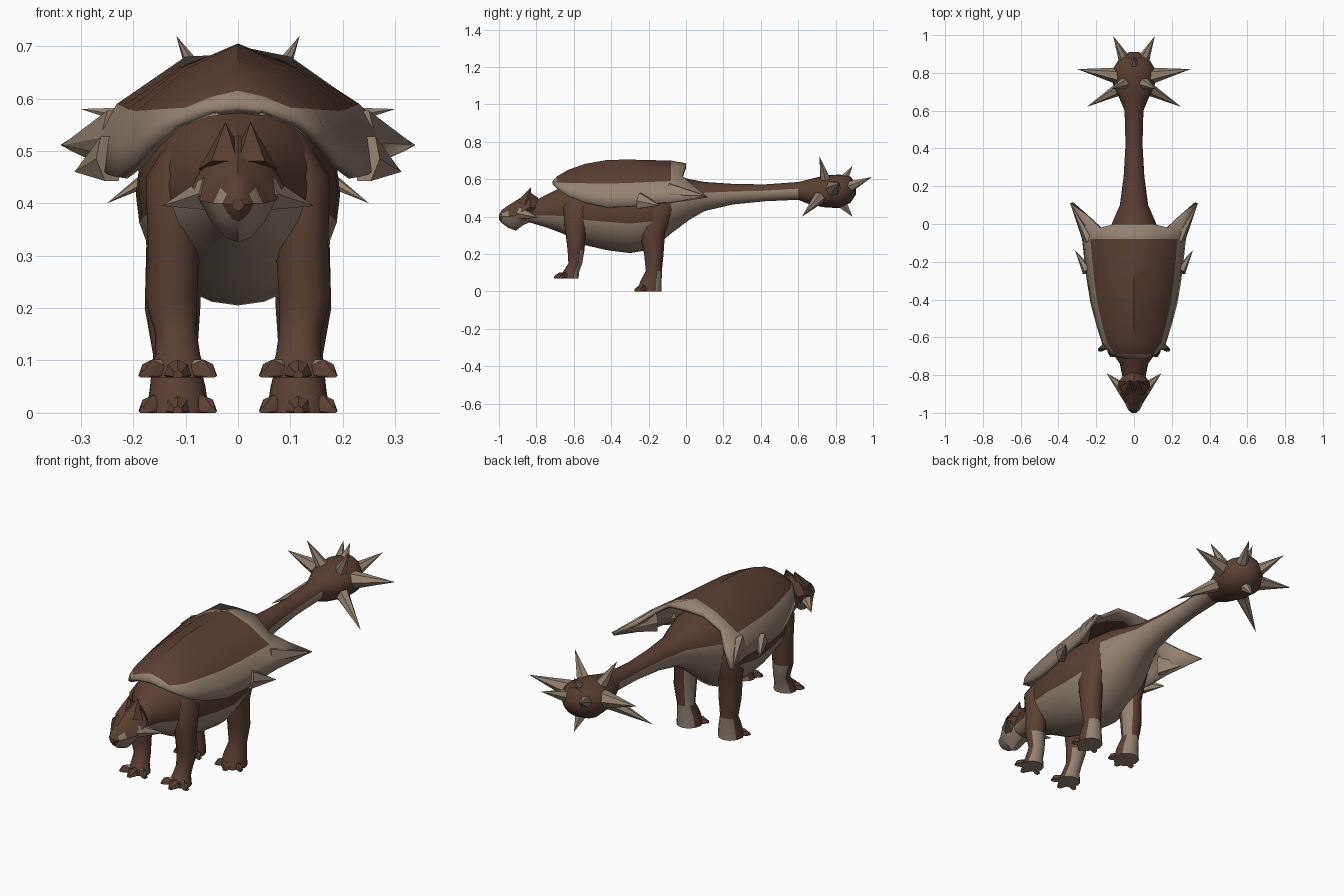
import bpy, bmesh, math
from mathutils import Vector

if "Cube" in bpy.data.objects:
    bpy.data.objects.remove(bpy.data.objects["Cube"])


def material(name, rgb):
    m = bpy.data.materials.new(name)
    m.diffuse_color = (*rgb, 1)
    m.use_nodes = True
    m.node_tree.nodes["Principled BSDF"].inputs["Base Color"].default_value = m.diffuse_color
    return m


MATS = [material("dark brown hide", (0.106, 0.051, 0.034)),
        material("pale horn", (0.30, 0.225, 0.17))]


def finish(name, bm, rule=None, mirror=False, angle=40):
    """Colour faces by rule(center, normal), set shading and link the object."""
    if rule:
        bmesh.ops.recalc_face_normals(bm, faces=bm.faces)
    bm.normal_update()
    for f in bm.faces:
        if rule:
            f.material_index = int(rule(f.calc_center_median(), f.normal))
        f.smooth = True
    me = bpy.data.meshes.new(name)
    bm.to_mesh(me)
    bm.free()
    for m in MATS:
        me.materials.append(m)
    me.set_sharp_from_angle(angle=math.radians(angle))
    ob = bpy.data.objects.new(name, me)
    bpy.context.collection.objects.link(ob)
    if mirror:
        ob.modifiers.new("mirror", 'MIRROR')
    return ob


def loft(bm, rings):
    """Skin closed rings of points and cap both ends."""
    vs = [[bm.verts.new(p) for p in r] for r in rings]
    n = len(vs[0])
    for a, b in zip(vs, vs[1:]):
        for j in range(n):
            k = (j + 1) % n
            bm.faces.new((a[j], a[k], b[k], b[j]))
    bm.faces.new(vs[0])
    bm.faces.new(vs[-1])


def ring_y(y, w, zb, zt, n=24, x=0, taper=0):
    c, h = (zb + zt) / 2, (zt - zb) / 2
    pts = []
    for j in range(n):
        a = 2 * math.pi * j / n
        s = math.sin(a)
        pts.append(Vector((x + w * math.cos(a) * (1 - taper * abs(s)), y, c + h * s)))
    return pts


def ring_z(z, x, y, rx, ry, n=12):
    return [Vector((x + rx * math.cos(2 * math.pi * j / n),
                    y + ry * math.sin(2 * math.pi * j / n), z)) for j in range(n)]


def spike(bm, base, tip, r, flat=1.0, n=6):
    """Pointed cone from base to tip, optionally flattened sideways."""
    base, tip = Vector(base), Vector(tip)
    q = (tip - base).to_track_quat('Z', 'Y')
    ring = [bm.verts.new(base + q @ Vector((r * flat * math.cos(2 * math.pi * j / n),
                                            r * math.sin(2 * math.pi * j / n), 0)))
            for j in range(n)]
    t = bm.verts.new(tip)
    for j in range(n):
        bm.faces.new((ring[j], ring[(j + 1) % n], t))
    bm.faces.new(ring)


# Body, neck, tail and tail club: y, half width, bottom z, top z
BODY = [(-.84, .055, .37, .47), (-.74, .075, .34, .52), (-.66, .13, .31, .56),
        (-.55, .17, .25, .61), (-.42, .19, .22, .63), (-.30, .195, .205, .63),
        (-.18, .185, .225, .63), (-.08, .15, .31, .625), (.02, .11, .385, .60),
        (.10, .075, .43, .585), (.25, .055, .465, .575), (.42, .045, .482, .572)]
CLUB = [(.42, .045, .482, .572), (.60, .05, .49, .585), (.66, .075, .465, .60),
        (.74, .11, .45, .62), (.82, .112, .445, .625), (.88, .075, .475, .615),
        (.91, .025, .52, .57)]


def body_pale(c, n):
    return n.z < (.3 if c.y > -.08 else -.2)


bm = bmesh.new()
loft(bm, [ring_y(*s) for s in BODY])
finish("body", bm, body_pale)
bm = bmesh.new()
loft(bm, [ring_y(*s) for s in CLUB])
finish("tail_club", bm, lambda c, n: c.y < .62 and n.z < .3)

# Head with pale lower jaw
HEAD = [(-.79, .05, .39, .50), (-.835, .08, .37, .53), (-.87, .088, .355, .51),
        (-.91, .072, .325, .485), (-.95, .047, .34, .46), (-.985, .03, .365, .435),
        (-1.0, .012, .385, .41)]
bm = bmesh.new()
loft(bm, [ring_y(*s, n=12, taper=.35) for s in HEAD])
finish("head", bm, lambda c, n: c.z < .415 and c.y > -.97, angle=30)

# Brow crest and cheek horns
bm = bmesh.new()
spike(bm, (.025, -.865, .465), (.024, -.83, .555), .05)
finish("brow_crest", bm, lambda c, n: False, True, 20)
bm = bmesh.new()
spike(bm, (.05, -.88, .418), (.145, -.79, .395), .036)
finish("cheek_horn", bm, lambda c, n: True, True, 20)

# Shell: y, half width, ridge z, rim z; cross profile as (width, height) fractions
SHELL = [(-.715, .05, .585, .575), (-.69, .12, .615, .55), (-.63, .17, .65, .51),
         (-.54, .198, .682, .475), (-.42, .23, .703, .45), (-.30, .25, .705, .455),
         (-.20, .262, .702, .468), (-.08, .275, .70, .48)]
PROFILE = [(0, 1), (.42, .82), (.84, .5), (.96, .25), (1, 0)]
rows = [[(w * f, y, ze + (zr - ze) * g) for f, g in PROFILE] for y, w, zr, ze in SHELL]
# Rear edge sweeps out into the big corner spikes
rows.append([(0, 0, .685), (.10, 0, .68), (.185, -.02, .62), (.255, .04, .565), (.338, .11, .512)])
bm = bmesh.new()
grid = []
for half in rows:
    full = [(-x, y, z) for x, y, z in half[:0:-1]] + half
    grid.append([bm.verts.new(p) for p in full])
for i, (a, b) in enumerate(zip(grid, grid[1:])):
    for j in range(len(a) - 1):
        f = bm.faces.new((a[j], a[j + 1], b[j + 1], b[j]))
        f.material_index = 0 if 1 <= j - 1 + 0 and j < 7 and 1 < j < 6 and 0 < i < 7 else 1
shell = finish("shell", bm)
sol = shell.modifiers.new("thickness", 'SOLIDIFY')
sol.thickness = .02
sol.offset = -1

# Shell rim spikes
bm = bmesh.new()
spike(bm, (.235, -.09, .525), (.338, .11, .51), .06, .5)
spike(bm, (.245, -.25, .485), (.312, -.14, .46), .05, .6)
finish("shell_spikes", bm, lambda c, n: True, True, 20)

# Tail club spikes
bm = bmesh.new()
for base, tip, r in [((.06, .78, .545), (.30, .82, .58), .05),
                     ((.05, .73, .52), (.25, .62, .40), .04),
                     ((.04, .85, .55), (.11, .995, .612), .038),
                     ((.04, .75, .575), (.118, .715, .72), .038)]:
    spike(bm, base, tip, r)
finish("club_side_spikes", bm, lambda c, n: True, True, 20)
bm = bmesh.new()
spike(bm, (0, .83, .58), (0, .89, .67), .036)
spike(bm, (0, .81, .50), (0, .89, .40), .045)
finish("club_middle_spikes", bm, lambda c, n: True, False, 20)

# Legs: z, x, y, x radius, y radius
HIND = [(.54, .10, -.16, .03, .06), (.44, .122, -.168, .06, .105), (.32, .122, -.18, .053, .068),
        (.20, .125, -.172, .053, .052), (.11, .12, -.172, .042, .043),
        (.05, .115, -.188, .053, .058), (0, .115, -.195, .06, .065)]
FRONT = [(.54, .09, -.57, .03, .04), (.45, .12, -.585, .056, .075), (.32, .122, -.59, .05, .055),
         (.22, .128, -.588, .05, .045), (.15, .118, -.592, .04, .037),
         (.11, .115, -.612, .043, .042), (.068, .115, -.625, .056, .05)]
for name, secs, hind in [("hind", HIND, True), ("front", FRONT, False)]:
    z0, fx, fy = secs[-1][:3]
    bm = bmesh.new()
    loft(bm, [ring_z(*s) for s in secs])
    # Pale soles, heels and inner rear faces of the hind legs
    finish(name + "_leg", bm, lambda c, n: n.z < -.9 or (n.y > .6 and c.z < z0 + .12) or (
        hind and n.x < -.4 and n.y > .2 and c.z > .08), True)
    # Three clawed toes, flat underneath, the middle one furthest forward
    bm = bmesh.new()
    for dx in (-1, 0, 1):
        rings = []
        for t, r in [(0, .026), (.6, .026), (1, .010)]:
            x = fx + dx * (.026 + .038 * t)
            y = fy - .012 - t * (.068 - .03 * abs(dx))
            ring = ring_y(y, r, z0 - r, z0 + r * 1.3, 8, x)
            for p in ring:
                p.z = max(p.z, z0)
            rings.append(ring)
        loft(bm, rings)
    finish(name + "_toes", bm, lambda c, n: n.z < -.9 or (n.y < -.3 and n.z > .75), True, 25)
